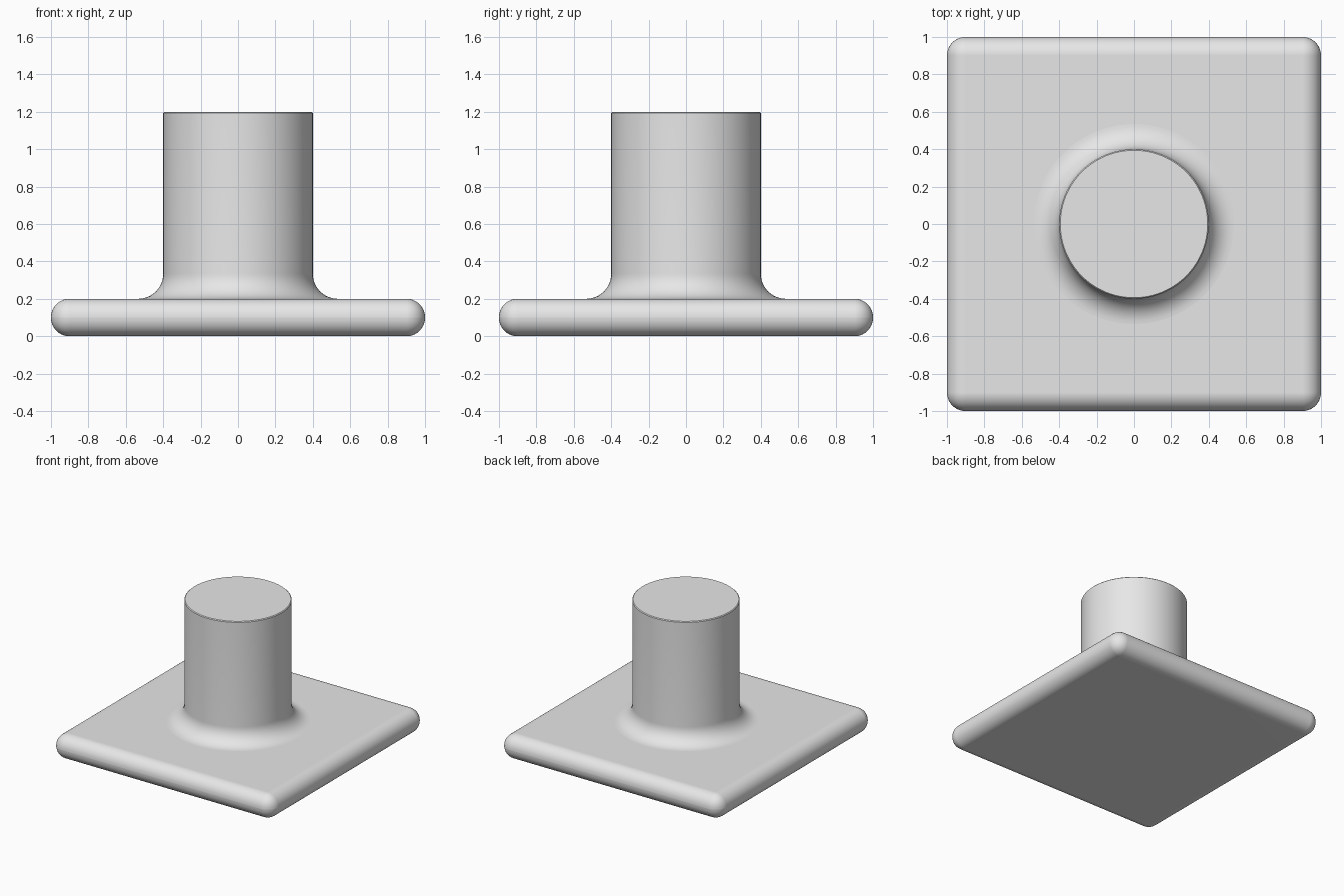
import bpy
import bmesh
from math import cos, sin, pi, radians

default = bpy.data.objects.get("Cube")
if default:
    bpy.data.objects.remove(default, do_unlink=True)

SLAB_HEIGHT = 0.2
RADIUS = 0.4
FILLET = 0.135
TOP = 1.2

grey = bpy.data.materials.new("plain_grey")
grey.use_nodes = True
grey.diffuse_color = (0.8, 0.8, 0.8, 1)
grey.node_tree.nodes["Principled BSDF"].inputs["Base Color"].default_value = (0.8, 0.8, 0.8, 1)


def finish(name, bm):
    """Turn a bmesh into a smooth-shaded object with the grey material."""
    bmesh.ops.recalc_face_normals(bm, faces=bm.faces)
    mesh = bpy.data.meshes.new(name)
    bm.to_mesh(mesh)
    bm.free()
    mesh.materials.append(grey)
    obj = bpy.data.objects.new(name, mesh)
    bpy.context.collection.objects.link(obj)
    bpy.ops.object.select_all(action="DESELECT")
    obj.select_set(True)
    bpy.context.view_layer.objects.active = obj
    bpy.ops.object.shade_smooth_by_angle(angle=radians(35))
    return obj


# Base slab with fully rounded edges
bm = bmesh.new()
bmesh.ops.create_cube(bm, size=2)
for v in bm.verts:
    v.co.z = (v.co.z + 1) * SLAB_HEIGHT / 2
bmesh.ops.bevel(bm, geom=bm.edges[:], offset=0.099, offset_type="OFFSET",
                segments=10, profile=0.5, affect="EDGES")
slab = finish("base_slab", bm)
weighted = slab.modifiers.new("flat_face_normals", "WEIGHTED_NORMAL")
weighted.keep_sharp = True

# Round post: a lathed profile with a concave fillet where it meets the slab
steps = 12
profile = [(0, 0.15), (RADIUS + FILLET, 0.15)]
for i in range(steps + 1):
    a = i / steps * pi / 2
    profile.append((RADIUS + FILLET * (1 - sin(a)),
                    SLAB_HEIGHT + FILLET * (1 - cos(a))))
profile += [(RADIUS, TOP - 0.006), (RADIUS - 0.006, TOP), (0, TOP)]

bm = bmesh.new()
points = [bm.verts.new((r, 0, z)) for r, z in profile]
edges = [bm.edges.new(pair) for pair in zip(points, points[1:])]
bmesh.ops.spin(bm, geom=points + edges, cent=(0, 0, 0), axis=(0, 0, 1),
               angle=2 * pi, steps=96)
bmesh.ops.remove_doubles(bm, verts=bm.verts, dist=0.0001)
finish("round_post", bm)
